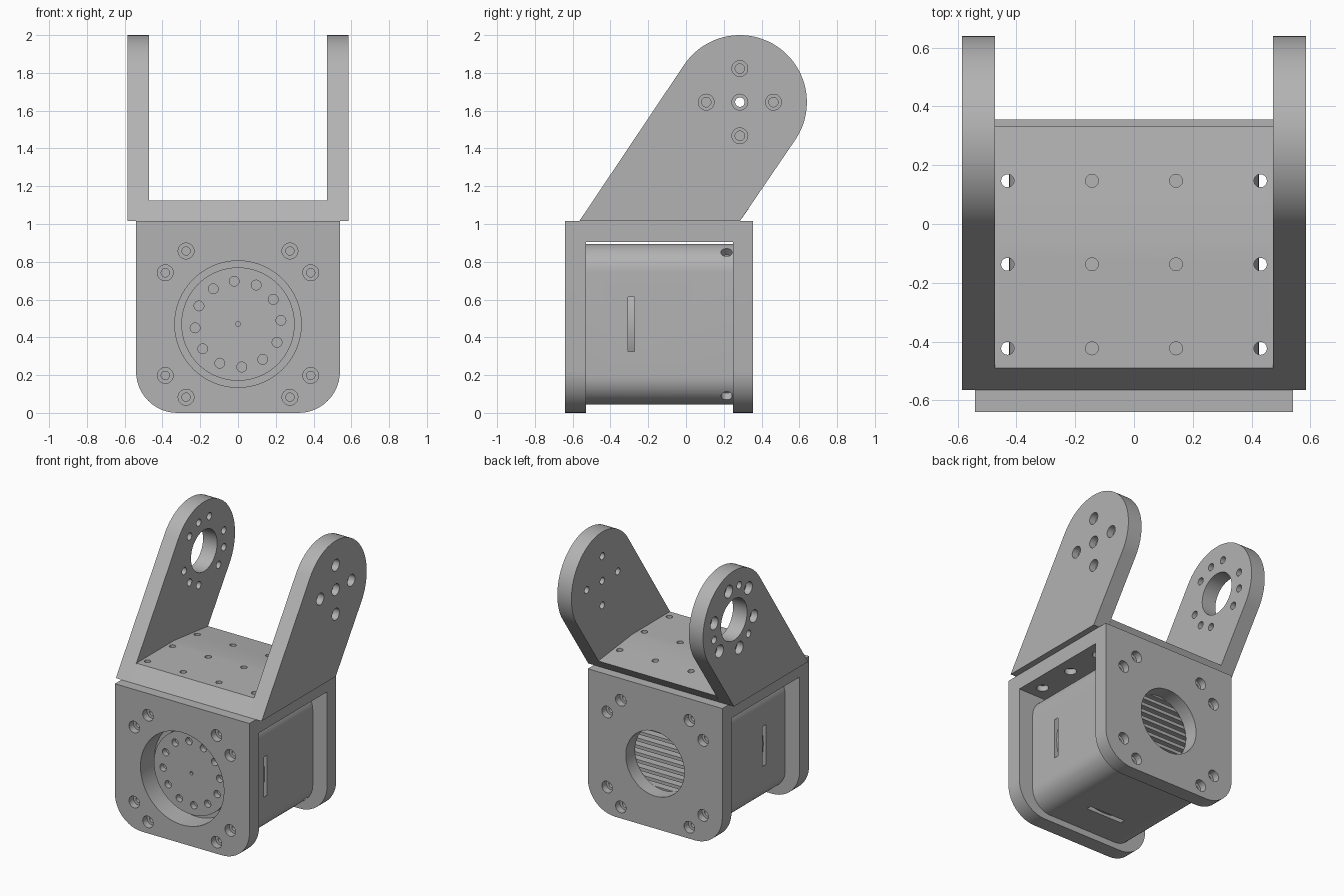
import bpy, bmesh, math
from mathutils import Vector

old = bpy.data.objects.get("Cube")
if old:
    bpy.data.objects.remove(old)

GREY = (0.45, 0.45, 0.45, 1)
metal = bpy.data.materials.new("grey metal")
metal.diffuse_color = GREY
metal.use_nodes = True
metal.node_tree.nodes["Principled BSDF"].inputs["Base Color"].default_value = GREY

X, Y, Z = Vector((1, 0, 0)), Vector((0, 1, 0)), Vector((0, 0, 1))
MID = 0.47                      # height of the motor axis
FRONT, FRONT_IN, BACK_IN, BACK = -0.64, -0.53, 0.25, 0.355


def finish(name, bm):
    bmesh.ops.recalc_face_normals(bm, faces=bm.faces)
    mesh = bpy.data.meshes.new(name)
    bm.to_mesh(mesh)
    bm.free()
    mesh.materials.append(metal)
    obj = bpy.data.objects.new(name, mesh)
    bpy.context.collection.objects.link(obj)
    return obj


def prism(name, outline, axis, lo, hi):
    """Extrude a 2D outline along x or y."""
    bm = bmesh.new()
    place = (lambda a, b: (lo, a, b)) if axis == X else (lambda a, b: (a, lo, b))
    face = bm.faces.new([bm.verts.new(place(a, b)) for a, b in outline])
    new = bmesh.ops.extrude_face_region(bm, geom=[face])["geom"]
    bmesh.ops.translate(bm, vec=axis * (hi - lo),
                        verts=[v for v in new if isinstance(v, bmesh.types.BMVert)])
    return finish(name, bm)


def cylinders(name, centres, axis, radius, length, sides=24):
    """Equal cylinders around the given centres, in one object."""
    bm = bmesh.new()
    turn = axis.to_track_quat('Z', 'Y').to_matrix().to_4x4()
    for c in centres:
        m = turn.copy()
        m.translation = c
        bmesh.ops.create_cone(bm, cap_ends=True, segments=sides, radius1=radius,
                              radius2=radius, depth=length, matrix=m)
    return finish(name, bm)


def box(name, x, y, z):
    return prism(name, [(x[0], z[0]), (x[1], z[0]), (x[1], z[1]), (x[0], z[1])], Y, *y)


def cut(obj, cutter):
    """Subtract the cutter, then discard it."""
    cutter.hide_render = True
    mod = obj.modifiers.new("cut", 'BOOLEAN')
    mod.operation, mod.solver, mod.object = 'DIFFERENCE', 'EXACT', cutter
    bpy.context.view_layer.update()
    graph = bpy.context.evaluated_depsgraph_get()
    mesh = bpy.data.meshes.new_from_object(obj.evaluated_get(graph))
    obj.modifiers.clear()
    obj.data = mesh
    bpy.data.objects.remove(cutter)


def drill(obj, centres, axis, radius, length, sides=24):
    cut(obj, cylinders("cutter", centres, axis, radius, length, sides))


def arc(cx, cz, r, start, end, steps=12):
    angles = [math.radians(start + (end - start) * i / steps) for i in range(steps + 1)]
    return [(cx + r * math.cos(a), cz + r * math.sin(a)) for a in angles]


def ring(x, y, z, r, degrees):
    """Points on a circle in the plane facing x."""
    return [Vector((x, y + b, z + c)) for a in degrees
            for b, c in [(r * math.cos(math.radians(a)), r * math.sin(math.radians(a)))]]


# Motor bracket: front, back and top plates in one folded piece
R = 0.22
bracket = prism("motor_bracket", [(0.54, 1.015), (-0.54, 1.015)]
                + arc(-0.54 + R, R, R, 180, 270) + arc(0.54 - R, R, R, 270, 360),
                Y, FRONT, BACK)
cut(bracket, box("cutter", (-1, 1), (FRONT_IN, BACK_IN), (-1, 0.905)))
drill(bracket, [(0, FRONT, MID)], Y, 0.335, 0.4, 64)
drill(bracket, [(0, BACK, MID)], Y, 0.235, 0.4, 64)
screws = [(sx * a, sz * b + MID) for sx in (-1, 1) for sz in (-1, 1)
          for a, b in ((0.275, 0.387), (0.385, 0.272))]
drill(bracket, [(x, 0, z) for x, z in screws], Y, 0.022, 2)
drill(bracket, [(x, y, z) for x, z in screws for y in (FRONT, BACK)], Y, 0.042, 0.1)

# Holes shared by both brackets' mating plates
grid = [(x, y) for x in (-0.43, -0.143, 0.143, 0.43) for y in (0.147, -0.137, -0.423)]
drill(bracket, [(x, y, 1) for x, y in grid], Z, 0.022, 0.4)
drill(bracket, [(x, y, 0.905) for x, y in grid], Z, 0.04, 0.08)

# Motor body: rounded square block
H, C = 0.425, 0.15
k = H - C
body = prism("motor_body", arc(k, MID + k, C, 0, 90) + arc(-k, MID + k, C, 90, 180)
             + arc(-k, MID - k, C, 180, 270) + arc(k, MID - k, C, 270, 360),
             Y, FRONT_IN, BACK_IN)
drill(body, [(0, FRONT_IN, MID)], Y, 0.335, 0.1, 64)
# curved slots on each flat side
groove = cylinders("cutter", [(0, -0.29, MID)], Y, 0.449, 0.036, 96)
drill(groove, [(0, -0.29, MID)], Y, 0.405, 0.2, 96)
cut(body, groove)
# screw holes in the rounded corners
for sx in (-1, 1):
    drill(body, [(sx * s * 0.38, 0.215, MID + s * 0.38) for s in (-1, 1)],
          Vector((sx, 0, 1)), 0.03, 0.1)
# cooling grooves on the rear
for i in range(-4, 5):
    z = MID + i * 0.052
    cut(body, box("cutter", (-0.3, 0.3), (0.19, 0.4), (z - 0.014, z + 0.014)))

# Output disc with bolt circle
disc = cylinders("output_disc", [(0, -0.505, MID)], Y, 0.3, 0.06, 64)
bolts = [(p.y, -0.535, p.z) for p in ring(0, 0, MID, 0.228, range(5, 360, 30))]
drill(disc, bolts, Y, 0.026, 0.08)
drill(disc, [(0, -0.535, MID)], Y, 0.012, 0.04)

# Tilted fork: two leaning arms joined by a base plate
PY, PZ, PR = 0.285, 1.645, 0.355
lean = math.degrees(math.atan2(0.565, 0.84))
arm_outline = [(-0.565, 1.015), (0.285, 1.015)] + arc(PY, PZ, PR, -lean, 180 - lean, 40)
left_arm = prism("left_arm", arm_outline, X, 0.472, 0.585)
right_arm = prism("right_arm", arm_outline, X, -0.585, -0.472)
base = prism("fork_base", [(-0.565, 1.015), (0.285, 1.015), (0.331, 1.08),
                           (-0.06, 1.125), (-0.49, 1.125)], X, -0.472, 0.472)
drill(base, [(x, y, 1.05) for x, y in grid], Z, 0.022, 0.4)

# Left arm: pivot hole and four screws, counterbored outside
pivot = [Vector((0.53, PY, PZ))]
spots = pivot + ring(0.53, PY, PZ, 0.178, range(0, 360, 90))
drill(left_arm, spots, X, 0.025, 0.4)
drill(left_arm, [p + X * 0.055 for p in spots], X, 0.042, 0.1)

# Right arm: bearing hole and three groups of three bolts
drill(right_arm, [(-0.53, PY, PZ)], X, 0.15, 0.4, 48)
groups = (-15, 105, 225)
drill(right_arm, ring(-0.53, PY, PZ, 0.235, [g + d for g in groups for d in (-30, 0, 30)]),
      X, 0.026, 0.4)
drill(right_arm, ring(-0.585, PY, PZ, 0.235, [g + d for g in groups for d in (-30, 30)]),
      X, 0.045, 0.1)

# Smooth the round walls, keep edges sharp
bpy.ops.object.select_all(action='DESELECT')
for part in (bracket, body, disc, left_arm, right_arm, base):
    part.select_set(True)
    bpy.context.view_layer.objects.active = part
bpy.ops.object.shade_smooth_by_angle(angle=math.radians(30))
